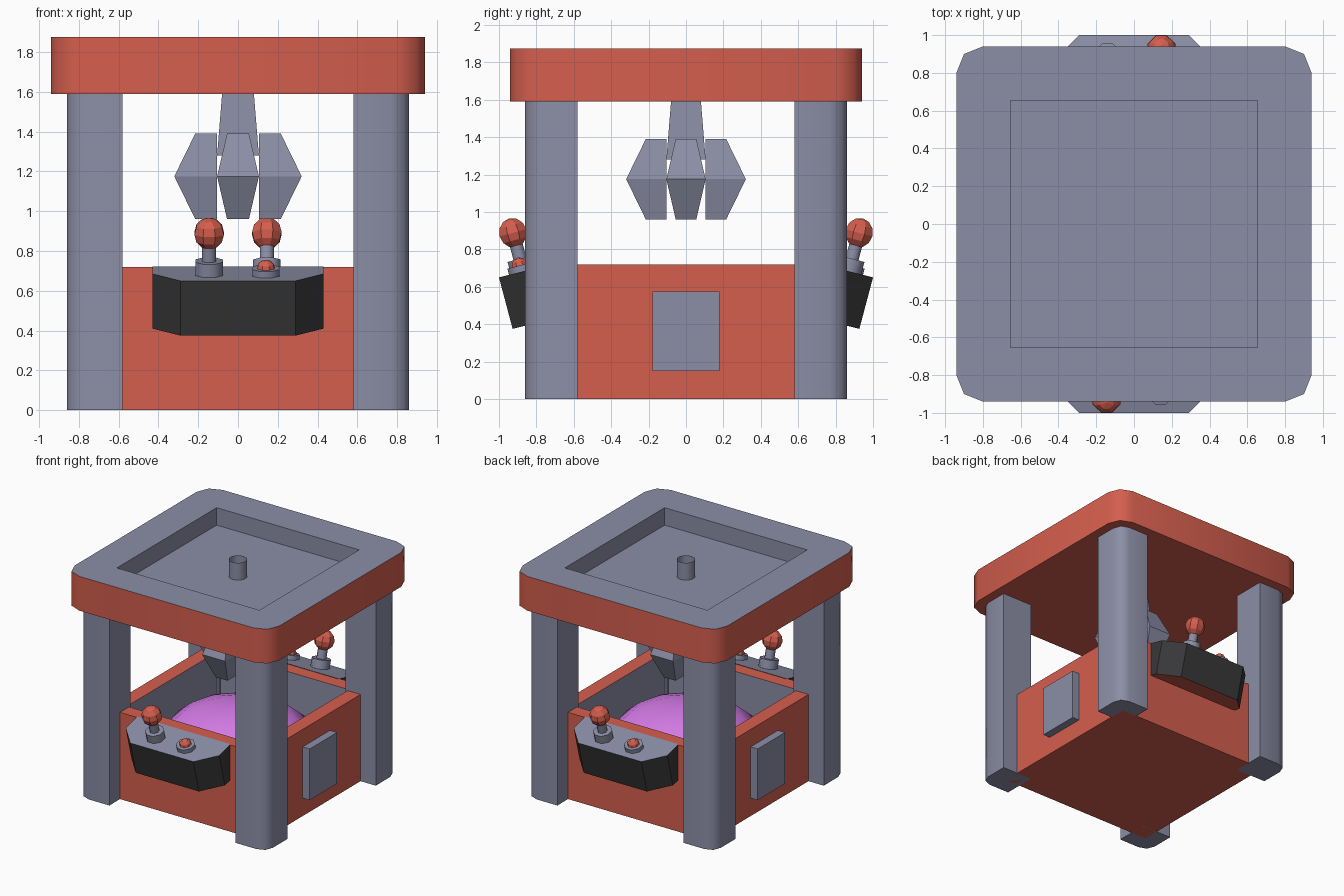
import bpy, bmesh, math
from mathutils import Matrix, Vector

if "Cube" in bpy.data.objects:
    bpy.data.objects.remove(bpy.data.objects["Cube"])


def material(name, rgb):
    m = bpy.data.materials.new(name)
    m.diffuse_color = (*rgb, 1)
    m.use_nodes = True
    m.node_tree.nodes["Principled BSDF"].inputs["Base Color"].default_value = m.diffuse_color
    return m


RED = material("coral red", (0.66, 0.113, 0.076))
GREY = material("blue grey", (0.26, 0.272, 0.38))
DARK = material("charcoal", (0.04, 0.04, 0.042))
PINK = material("orchid", (0.66, 0.20, 0.80))
TILT = math.radians(15)


def finish(name, bm, mats, rule=None, matrix=None, smooth=False):
    bmesh.ops.recalc_face_normals(bm, faces=bm.faces)
    bm.normal_update()
    if rule:
        for f in bm.faces:
            f.material_index = rule(f)
    if matrix:
        bm.transform(matrix)
    me = bpy.data.meshes.new(name)
    bm.to_mesh(me)
    bm.free()
    for m in mats:
        me.materials.append(m)
    ob = bpy.data.objects.new(name, me)
    bpy.context.collection.objects.link(ob)
    if smooth:
        bpy.ops.object.select_all(action='DESELECT')
        ob.select_set(True)
        bpy.context.view_layer.objects.active = ob
        bpy.ops.object.shade_smooth_by_angle(angle=math.radians(50))
    return ob


def loft(rings):
    """Closed solid through a stack of matching rings."""
    bm = bmesh.new()
    vs = [[bm.verts.new(p) for p in r] for r in rings]
    n = len(rings[0])
    for a, b in zip(vs, vs[1:]):
        for i in range(n):
            bm.faces.new((a[i], a[(i + 1) % n], b[(i + 1) % n], b[i]))
    bm.faces.new(vs[0][::-1])
    bm.faces.new(vs[-1])
    return bm


def rect(x0, x1, y0, y1, z):
    return [(x0, y0, z), (x1, y0, z), (x1, y1, z), (x0, y1, z)]


def sink(bm, inset_poly, z_top, z_floor):
    """Replace the top face by a rim around a square pocket."""
    bm.normal_update()
    top = next(f for f in bm.faces if all(abs(v.co.z - z_top) < 1e-5 for v in f.verts))
    outer = list(top.verts)
    bm.faces.remove(top)
    inner = [bm.verts.new((x, y, z_top)) for x, y in inset_poly]
    floor = [bm.verts.new((x, y, z_floor)) for x, y in inset_poly]
    k = len(outer) // 4
    for c in range(4):
        a, b = inner[c], inner[(c + 1) % 4]
        for j in range(k - 1):  # fan around a corner
            bm.faces.new((outer[c * k + j], outer[c * k + j + 1], a))
        bm.faces.new((outer[c * k + k - 1], outer[((c + 1) * k) % len(outer)], b, a))
        bm.faces.new((a, b, floor[(c + 1) % 4], floor[c]))
    bm.faces.new(floor)
    bmesh.ops.dissolve_limit(bm, angle_limit=0.01, verts=[], edges=[
        e for e in bm.edges if len(e.link_faces) == 2
        and all(len(f.verts) == 3 for f in e.link_faces)])


def square(s):
    return [(s, s), (-s, s), (-s, -s), (s, -s)]


# Roof: chamfered slab with a grey rim and pocket
corner = [(0.94, 0.80), (0.90, 0.90), (0.80, 0.94)]
outline = [(Matrix.Rotation(q * math.pi / 2, 2) @ Vector(p)).to_tuple()
           for q in range(4) for p in corner]
bm = loft([[(x, y, z) for x, y in outline] for z in (1.59, 1.875)])
sink(bm, square(0.655), 1.875, 1.73)
finish("roof", bm, [RED, GREY], lambda f: int(
    f.calc_center_median().z > 1.7 and
    max(abs(c) for v in f.verts for c in v.co.xy) < 0.7 or f.normal.z > 0.5), smooth=True)

# Open tube in the roof pocket
bm = bmesh.new()
bmesh.ops.create_cone(bm, cap_ends=False, segments=10, radius1=0.07, radius2=0.07,
                      depth=0.145, matrix=Matrix.Translation((0, 0, 1.80)))
finish("roof_tube", bm, [GREY], smooth=True)

# Base tub: red outside and rim, grey pocket
bm = loft([[(x, y, z) for x, y in square(0.72)] for z in (0, 0.72)])
sink(bm, square(0.60), 0.72, 0.33)
finish("base_tub", bm, [RED, GREY], lambda f: int(
    max(abs(c) for v in f.verts for c in v.co.xy) < 0.65))

# Prize mound
bm = bmesh.new()
bmesh.ops.create_uvsphere(bm, u_segments=12, v_segments=8, radius=1)
bmesh.ops.delete(bm, geom=[v for v in bm.verts if v.co.z < -0.01], context='VERTS')
finish("prize_mound", bm, [PINK], smooth=True, matrix=Matrix.Translation((0, 0, 0.34))
       @ Matrix.Diagonal((0.595, 0.595, 0.33, 1)))

# Four corner posts with rounded outer corners
leg = [(0.58, 0.58), (0.86, 0.58), (0.86, 0.77), (0.835, 0.835), (0.77, 0.86), (0.58, 0.86)]
for q in range(4):
    bm = loft([[(x, y, z) for x, y in leg] for z in (0, 1.59)])
    finish(f"corner_post_{q + 1}", bm, [GREY], smooth=True,
           matrix=Matrix.Rotation(q * math.pi / 2, 4, 'Z'))

# Claw: tapered stem and four faceted fingers
finish("claw_stem", loft([rect(-s, s, -s, s, z) for s, z in ((0.105, 1.28), (0.08, 1.59))]), [GREY])
for q in range(4):
    bm = loft([[(-w, -0.105, z), (w, -0.105, z), (w, -o, z), (-w, -o, z)]
               for w, o, z in ((0.055, 0.215, 0.96), (0.105, 0.32, 1.175), (0.055, 0.215, 1.39))])
    finish(f"claw_finger_{q + 1}", bm, [GREY], matrix=Matrix.Rotation(q * math.pi / 2, 4, 'Z'))


def knob(name, x, y, start, height, r, mat, turn):
    """Eight-sided post standing on the sloped console top."""
    bm = bmesh.new()
    bmesh.ops.create_cone(bm, cap_ends=True, segments=8, radius1=r, radius2=r, depth=height,
                          matrix=Matrix.Translation((0, 0, start + height / 2))
                          @ Matrix.Rotation(math.pi / 8, 4, 'Z'))
    finish(name, bm, [mat], matrix=turn @ seat(x, y), smooth=True)


def ball(name, x, y, height, r, turn):
    bm = bmesh.new()
    bmesh.ops.create_uvsphere(bm, u_segments=8, v_segments=6, radius=r,
                              matrix=Matrix.Translation((0, 0, height))
                              @ Matrix.Rotation(math.pi / 8, 4, 'Z'))
    finish(name, bm, [RED], matrix=turn @ seat(x, y))


def seat(x, y):
    z = 0.65 + 0.25 * (y + 1)
    return Matrix.Translation((x, y, z)) @ Matrix.Rotation(TILT, 4, 'X')


# Control consoles (front and back) and side hatches (right and left)
plan = [(-0.43, -0.71), (-0.43, -0.86), (-0.29, -1.0), (0.29, -1.0), (0.43, -0.86), (0.43, -0.71)]
for side, hatch, angle in (("front", "right", 0), ("back", "left", math.pi)):
    turn = Matrix.Rotation(angle, 4, 'Z')
    top = [(x, y, 0.65 + 0.25 * (y + 1)) for x, y in plan]
    bottom = [(x, y + 0.073, z - 0.275) for x, y, z in top]
    finish(side + "_console", loft([bottom, top]), [DARK, GREY, RED],
           lambda f: 1 if f.normal.z > 0.6 else 2 if f.normal.z < -0.6 else 0, matrix=turn)
    knob(side + "_stick_collar", -0.145, -0.87, -0.01, 0.08, 0.074, GREY, turn)
    knob(side + "_stick_shaft", -0.145, -0.87, 0.06, 0.11, 0.038, GREY, turn)
    ball(side + "_stick_ball", -0.145, -0.87, 0.213, 0.08, turn)
    knob(side + "_button_collar", 0.14, -0.88, -0.01, 0.045, 0.074, GREY, turn)
    ball(side + "_button", 0.14, -0.88, 0.03, 0.048, turn)
    finish(hatch + "_hatch", loft([rect(0.71, 0.785, -0.18, 0.18, z) for z in (0.15, 0.575)]),
           [GREY], matrix=turn)
